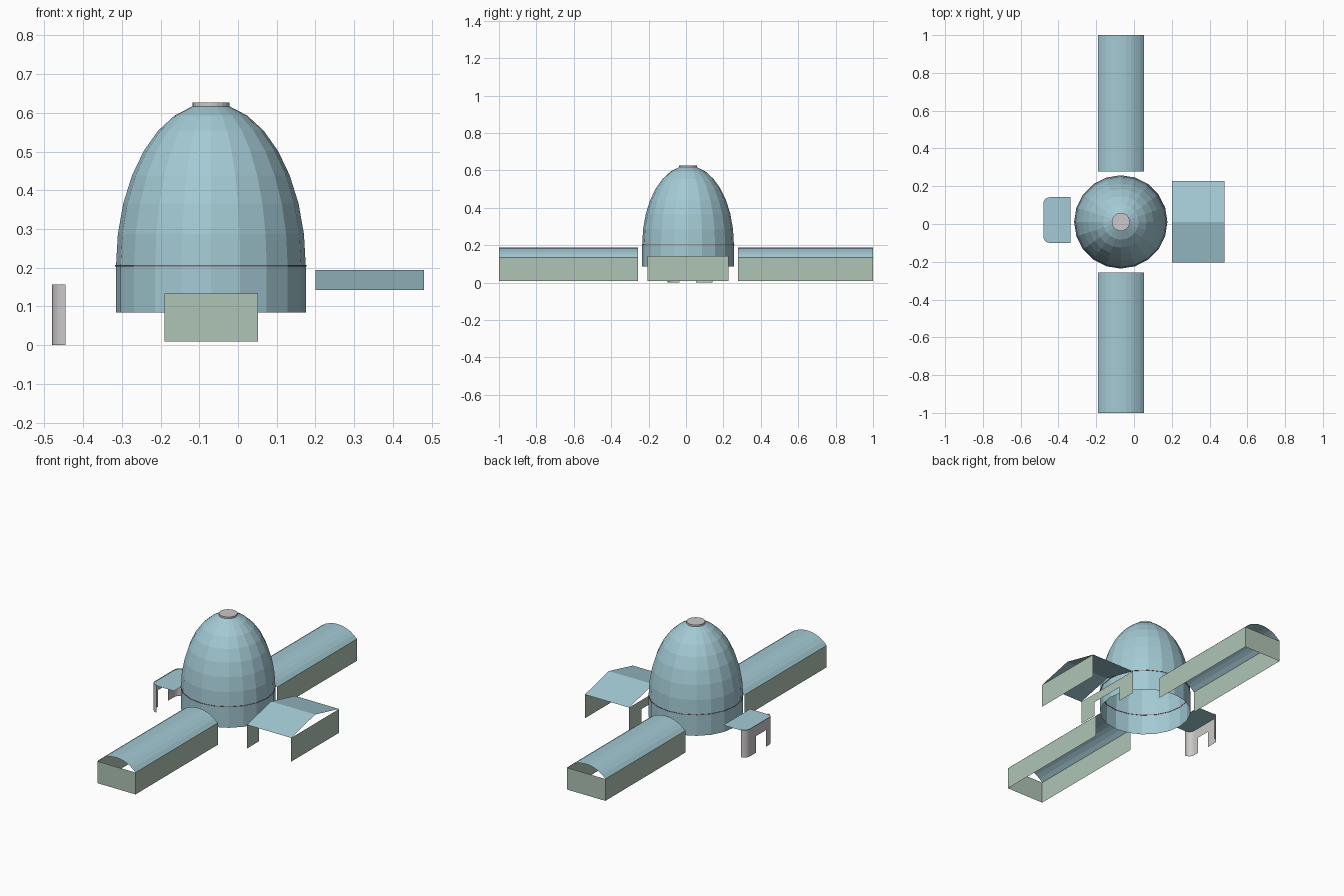
import bpy
from math import sin, cos, pi, radians, asin, sqrt

cube = bpy.data.objects.get("Cube")
if cube:
    bpy.data.objects.remove(cube)


def material(name, rgb):
    m = bpy.data.materials.new(name)
    m.use_nodes = True
    m.diffuse_color = (*rgb, 1)
    m.node_tree.nodes["Principled BSDF"].inputs["Base Color"].default_value = (*rgb, 1)
    return m


BLUE = material("pale blue", (0.37, 0.59, 0.66))
GREEN = material("sage green", (0.43, 0.55, 0.46))
GREY = material("light grey", (0.60, 0.58, 0.58))
BROWN = material("dull brown", (0.20, 0.14, 0.12))


def build(name, verts, faces, mat):
    mesh = bpy.data.meshes.new(name)
    mesh.from_pydata(verts, [], faces)
    mesh.materials.append(mat)
    mesh.update()
    obj = bpy.data.objects.new(name, mesh)
    bpy.context.scene.collection.objects.link(obj)
    return obj


def lathe(name, profile, mat, sides, closed=False, lid=False):
    """Turn a (radius, z) profile about the dome axis."""
    verts = [(CX + r * cos(2 * pi * i / sides), CY + r * sin(2 * pi * i / sides), z)
             for r, z in profile for i in range(sides)]
    n = len(profile)
    faces = []
    for k in range(n if closed else n - 1):
        a, b = k * sides, (k + 1) % n * sides
        for i in range(sides):
            j = (i + 1) % sides
            faces.append((a + i, a + j, b + j, b + i))
    if lid:
        faces.append(tuple(range((n - 1) * sides, n * sides)))
    return build(name, verts, faces, mat)


def sweep(name, start, end, mat):
    """Join two matching polylines with a strip of quads."""
    n = len(start)
    faces = [(i, i + 1, n + i + 1, n + i) for i in range(n - 1)]
    return build(name, start + end, faces, mat)


def panel(name, path, z0, z1, mat):
    """Upright sheet following a plan path."""
    return sweep(name, [(x, y, z0) for x, y in path], [(x, y, z1) for x, y in path], mat)


# Central dome: open skirt, half ellipsoid, joint band and top cap
CX, CY, R, SPRING, RISE = -0.07, 0.011, 0.245, 0.205, 0.42
lathe("dome_skirt", [(R, 0.085), (R, SPRING)], BLUE, 20)
angles = [pi / 2 * k / 8 for k in range(8)]
lathe("dome_shell", [(R * cos(a), SPRING + RISE * sin(a)) for a in angles], BLUE, 20, lid=True)
lathe("dome_band", [(R - 0.002, SPRING - 0.0015), (R + 0.002, SPRING - 0.0015),
                    (R + 0.002, SPRING + 0.0015), (R - 0.002, SPRING + 0.0015)],
      BROWN, 20, closed=True)
lathe("top_cap", [(0.048, 0.617), (0.048, 0.627)], GREY, 20, lid=True)

# Two long halls with barrel roofs, open underneath and towards the dome
X0, X1, WALL, SAG = -0.19, 0.052, 0.134, 0.053
half = (X1 - X0) / 2
radius = (half ** 2 + SAG ** 2) / (2 * SAG)
spread = asin(half / radius)
for label, inner, outer in (("front", -0.257, -1.0), ("back", 0.278, 1.0)):
    arc = []
    for k in range(11):
        t = spread * (k / 5 - 1)
        arc.append(((X0 + X1) / 2 + radius * sin(t), WALL + SAG - radius * (1 - cos(t))))
    sweep(label + "_hall_roof", [(x, inner, z) for x, z in arc],
          [(x, outer, z) for x, z in arc], BLUE)
    panel(label + "_hall_walls", [(X0, inner), (X0, outer), (X1, outer), (X1, inner)],
          0.009, WALL, GREEN)

# Gabled shed on the left: roof, solid outer wall, inner wall with a doorway
SX0, SX1, SY0, SY1, EAVE = 0.2, 0.48, -0.205, 0.228, 0.143
gable = [(SY0, EAVE), (CY, 0.194), (SY1, EAVE)]
sweep("shed_roof", [(SX0, y, z) for y, z in gable], [(SX1, y, z) for y, z in gable], BLUE)
panel("shed_outer_wall", [(SX1, SY0), (SX1, SY1)], 0.007, EAVE, GREEN)
for label, ya, yb, z0, z1 in (("front_leg", SY0, SY0 + 0.11, 0.007, 0.092),
                              ("back_leg", SY1 - 0.11, SY1, 0.007, 0.092),
                              ("lintel", SY0, SY1, 0.092, EAVE)):
    panel("shed_inner_" + label, [(SX0, ya), (SX0, yb)], z0, z1, GREEN)

# Porch on the right: flat roof and a rounded wall with a doorway
PX, PY0, PY1, CORNER, DOOR = -0.48, -0.1, 0.142, 0.034, 0.095


def corner(cy, side):
    return [(PX + CORNER - CORNER * sin(a), cy + side * CORNER * cos(a))
            for a in (radians(18 * k) for k in range(6))]


front_bend = corner(PY0 + CORNER, -1)
back_bend = corner(PY1 - CORNER, 1)
panel("porch_front_leg", front_bend + [(PX, -0.035)], 0, DOOR, GREY)
panel("porch_back_leg", back_bend + [(PX, 0.053)], 0, DOOR, GREY)
panel("porch_wall_top", front_bend + back_bend[::-1], DOOR, 0.157, GREY)
outline = [(-0.335, PY0)] + front_bend + back_bend[::-1] + [(-0.335, PY1)]
build("porch_roof", [(x, y, 0.153) for x, y in outline],
      [tuple(reversed(range(len(outline))))], BLUE)
